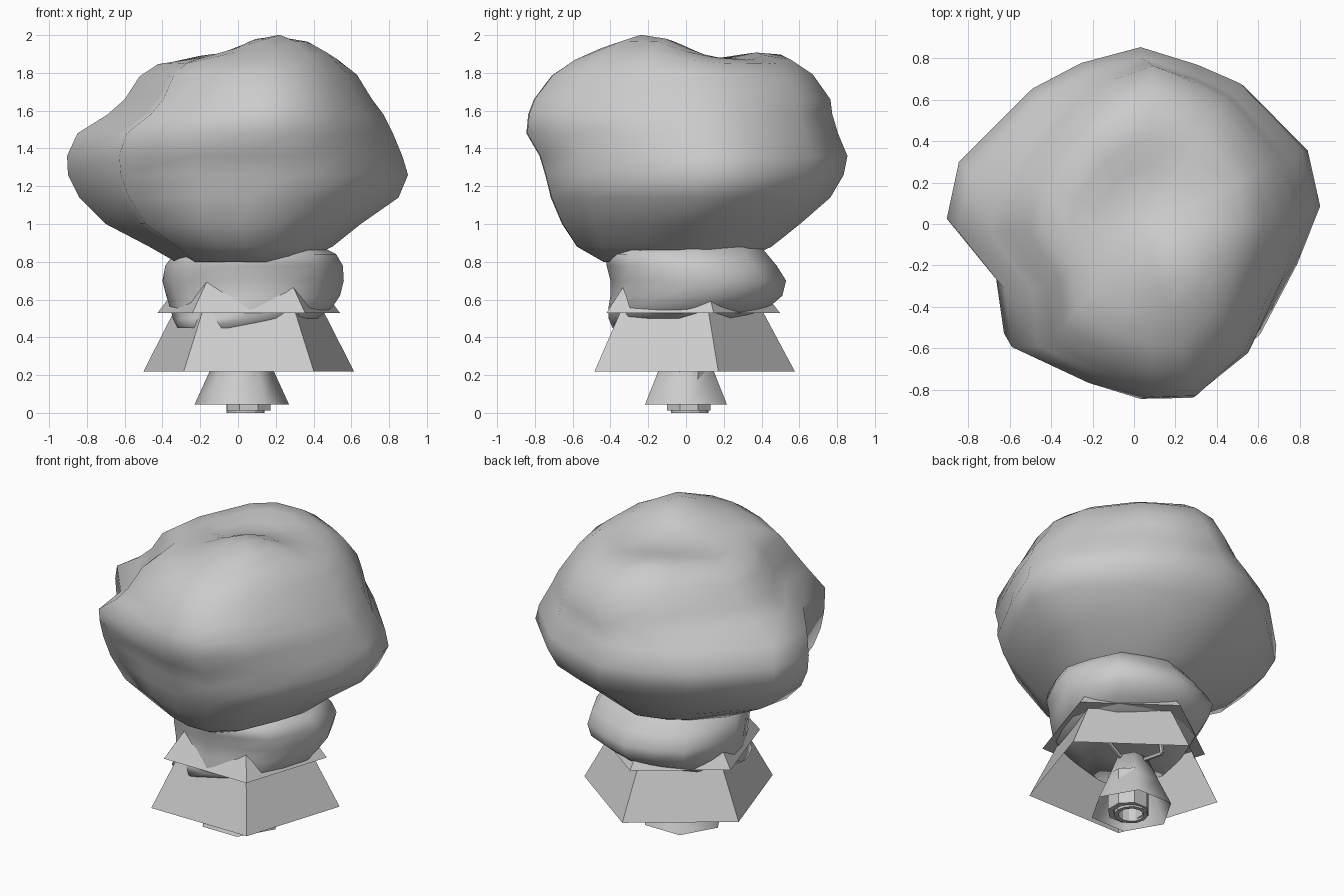
import bpy, bmesh, math
from mathutils import Vector

if "Cube" in bpy.data.objects:
    bpy.data.objects.remove(bpy.data.objects["Cube"])

grey = bpy.data.materials.new("light grey")
grey.diffuse_color = (0.6, 0.6, 0.6, 1)
grey.use_nodes = True
grey.node_tree.nodes["Principled BSDF"].inputs["Base Color"].default_value = grey.diffuse_color


def loft(name, rings, cap_bottom=True, cap_top=True, smooth=False):
    """Skin a stack of equal-length point rings."""
    bm = bmesh.new()
    loops = [[bm.verts.new(p) for p in ring] for ring in rings]
    n = len(loops[0])
    for a, b in zip(loops, loops[1:]):
        for i in range(n):
            j = (i + 1) % n
            bm.faces.new((a[i], a[j], b[j], b[i])).smooth = smooth
    for loop, wanted in ((loops[0][::-1], cap_bottom), (loops[-1], cap_top)):
        if wanted:
            bm.faces.new(loop).smooth = smooth
    me = bpy.data.meshes.new(name)
    bm.to_mesh(me)
    bm.free()
    me.materials.append(grey)
    ob = bpy.data.objects.new(name, me)
    bpy.context.collection.objects.link(ob)
    return ob


def polygon(n, r, z, cx, cy, phase):
    return [(cx + r * math.cos(phase + math.tau * i / n),
             cy + r * math.sin(phase + math.tau * i / n), z) for i in range(n)]


def fit(shape, z, x0, x1, y0, y1):
    """Stretch a unit outline to the given extents."""
    return [((x0 + x1) / 2 + u * (x1 - x0) / 2,
             (y0 + y1) / 2 + v * (y1 - y0) / 2, z) for u, v in shape]


# Large lumpy cloud: plan outline stretched to the extents at each height
plan = [(0.9, 0.05), (0.84, 0.34), (0.53, 0.68), (0.33, 0.77), (0.05, 0.86),
        (-0.24, 0.78), (-0.48, 0.65), (-0.84, 0.28), (-0.9, -0.01),
        (-0.66, -0.3), (-0.62, -0.59), (-0.22, -0.77), (0.05, -0.85),
        (0.32, -0.845), (0.61, -0.62), (0.79, -0.25)]
shape = [(x / 0.9, y / 0.855) for x, y in plan]
levels = [(0.80, -0.33, 0.33, -0.44, 0.28), (0.88, -0.47, 0.50, -0.58, 0.45),
          (1.00, -0.70, 0.65, -0.66, 0.60), (1.14, -0.84, 0.85, -0.72, 0.76),
          (1.26, -0.90, 0.90, -0.75, 0.83), (1.36, -0.905, 0.87, -0.78, 0.85),
          (1.48, -0.85, 0.82, -0.85, 0.80), (1.58, -0.69, 0.77, -0.84, 0.77),
          (1.66, -0.60, 0.71, -0.81, 0.76)]
rings = [fit(shape, *row) for row in levels]


def bump(x, y, cx, cy, height, width):
    return height * math.exp(-((x - cx) ** 2 + (y - cy) ** 2) / (2 * width ** 2) * 1.0)


centre = Vector((0.05, -0.02))
for s, z in ((0.88, 1.78), (0.73, 1.845), (0.55, 1.86), (0.38, 1.85), (0.2, 1.845), (0.04, 1.84)):
    ring = []
    for x, y, _ in rings[len(levels) - 1]:
        px, py = centre + (Vector((x, y)) - centre) * s
        ring.append((px, py, z + bump(px, py, 0.2, -0.2, 0.155, 0.2)
                     + bump(px, py, -0.1, 0.45, 0.055, 0.17)))
    rings.append(ring)
loft("upper_cloud", rings, smooth=True)

# Small lumpy cloud sitting in the collar
wobble = (1, 0.97, 1.03, 0.96)
shape = [(math.cos(math.tau * i / 16) * wobble[i % 4],
          math.sin(math.tau * i / 16) * wobble[i % 4]) for i in range(16)]
levels = [(0.45, -0.32, 0.18, -0.39, 0.10), (0.50, -0.345, 0.42, -0.41, 0.33),
          (0.56, -0.36, 0.50, -0.41, 0.44), (0.62, -0.38, 0.54, -0.40, 0.51),
          (0.70, -0.40, 0.56, -0.40, 0.53), (0.78, -0.385, 0.555, -0.42, 0.48),
          (0.84, -0.34, 0.52, -0.43, 0.43), (0.90, -0.25, 0.40, -0.35, 0.38)]
loft("lower_cloud", [fit(shape, *row) for row in levels], smooth=True)

# Five-sided collar and flared skirt
up = math.pi / 2
loft("collar", [polygon(5, r, z, 0.057, -0.01, up) for r, z in ((0.507, 0.53), (0.35, 0.73))])
loft("skirt", [polygon(5, r, z, 0.057, -0.01, up) for r, z in ((0.586, 0.22), (0.42, 0.53))],
     cap_bottom=False)

# Six-sided bell, open below, with tubes inside
loft("bell", [polygon(6, r, z, 0.02, 0, 0) for r, z in ((0.25, 0.045), (0.17, 0.22), (0.1, 0.39))],
     cap_bottom=False, smooth=True)
loft("inner_tube", [polygon(8, r, z, 0.057, 0.015, up / 4) for r, z in
                    ((0.09, 0.2), (0.09, 0.012), (0.125, 0.012), (0.125, 0.25))],
     cap_bottom=False, smooth=False)
loft("tube_lip", [polygon(12, r, z, 0.04, 0.02, 0) for r, z in
                  ((0.075, 0.2), (0.075, 0), (0.1, 0), (0.1, 0.2))], cap_bottom=False)


# Thin struts between bell and skirt top
def rod(name, a, b, r=0.014):
    a, b = Vector(a), Vector(b)
    q = (b - a).to_track_quat('Z', 'Y')
    loft(name, [[p + q @ Vector(c) for c in polygon(6, r, 0, 0, 0, 0)] for p in (a, b)])


rod("strut_right", (0.13, 0.03, 0.36), (0.27, 0.06, 0.42))
rod("strut_back", (0.0, 0.1, 0.36), (-0.03, 0.22, 0.36))
rod("strut_back_tip", (-0.03, 0.22, 0.36), (0.0, 0.24, 0.44))
